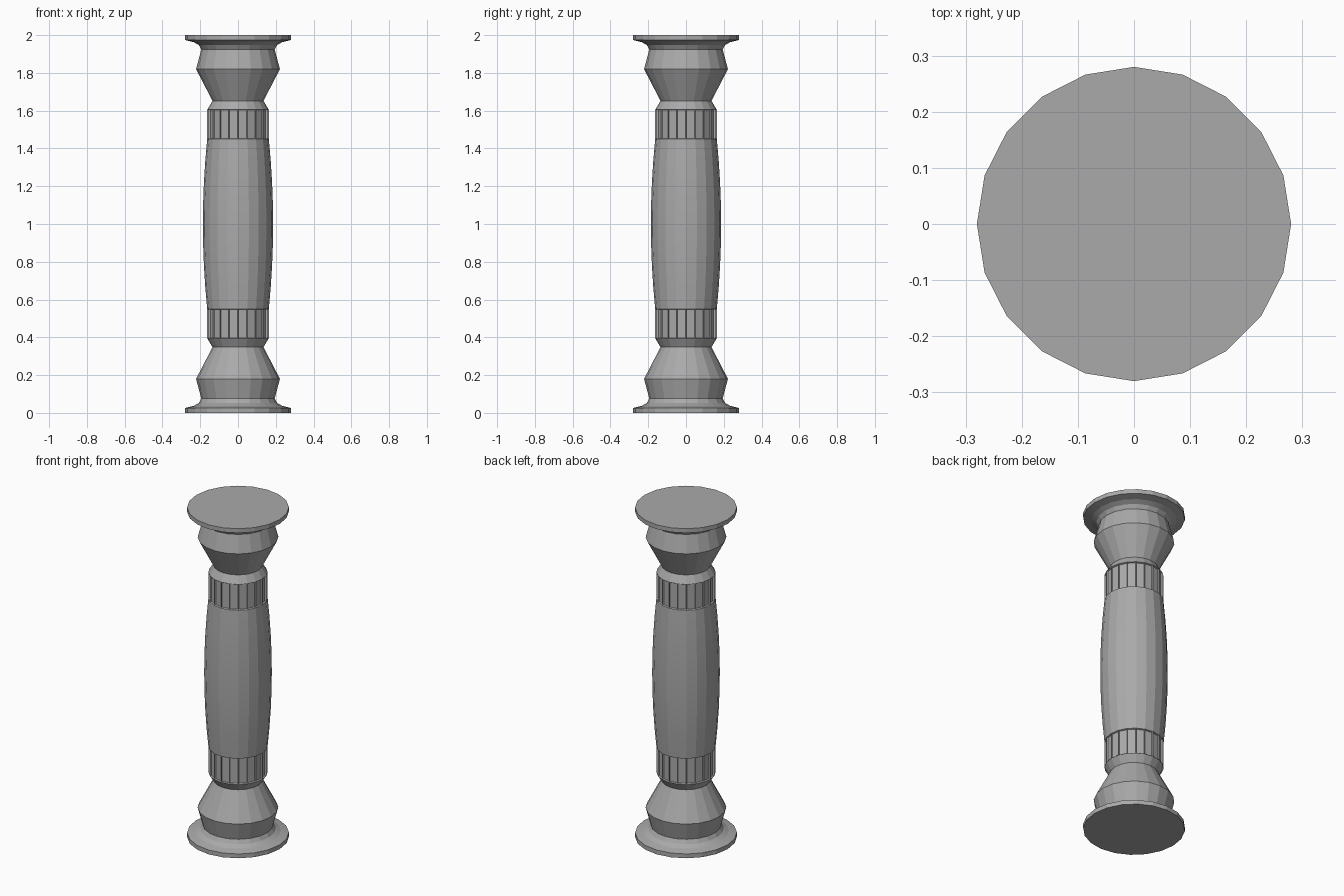
import bpy, bmesh, math

if "Cube" in bpy.data.objects:
    bpy.data.objects.remove(bpy.data.objects["Cube"], do_unlink=True)

SIDES = 20

stone = bpy.data.materials.new("grey stone")
stone.use_nodes = True
GREY = (0.4, 0.4, 0.4, 1)
stone.diffuse_color = GREY
stone.node_tree.nodes["Principled BSDF"].inputs["Base Color"].default_value = GREY


def turned(name, profile, flip=False, fluted=False, smooth=True):
    """Lathe a (radius, height) profile; flip mirrors it about mid height."""
    bm = bmesh.new()
    rings = []
    for r, z in profile:
        z = 2 - z if flip else z
        angles = [math.tau * i / SIDES for i in range(SIDES)]
        rings.append([bm.verts.new((r * math.cos(a), r * math.sin(a), z)) for a in angles])
    walls = []
    for low, high in zip(rings, rings[1:]):
        for i in range(SIDES):
            j = (i + 1) % SIDES
            walls.append(bm.faces.new((low[i], low[j], high[j], high[i])))
    bm.faces.new(rings[0])
    bm.faces.new(rings[-1])
    bmesh.ops.recalc_face_normals(bm, faces=bm.faces)
    if fluted:
        bmesh.ops.inset_individual(bm, faces=walls, thickness=0.005, depth=-0.008)
    mesh = bpy.data.meshes.new(name)
    bm.to_mesh(mesh)
    bm.free()
    mesh.materials.append(stone)
    obj = bpy.data.objects.new(name, mesh)
    bpy.context.collection.objects.link(obj)
    if smooth:
        bpy.ops.object.select_all(action='DESELECT')
        obj.select_set(True)
        bpy.context.view_layer.objects.active = obj
        bpy.ops.object.shade_smooth_by_angle(angle=math.radians(15))
    return obj


# Plinth disc, concave sweep, flared collar and neck
foot = [(0.28, 0), (0.28, 0.026), (0.235, 0.037), (0.208, 0.052), (0.194, 0.075),
        (0.222, 0.18), (0.135, 0.348), (0.162, 0.393)]
# Fluted ring
band = [(0.163, 0.393), (0.163, 0.55)]

for label, flip in (("lower", False), ("upper", True)):
    turned(label + "_base", foot, flip)
    turned(label + "_fluted_band", band, flip, fluted=True, smooth=False)

# Bulging shaft
steps = 8
shaft = []
for i in range(steps + 1):
    t = 2 * i / steps - 1
    shaft.append((0.186 - 0.023 * t * t, 1 + 0.45 * t))
turned("shaft", shaft)
